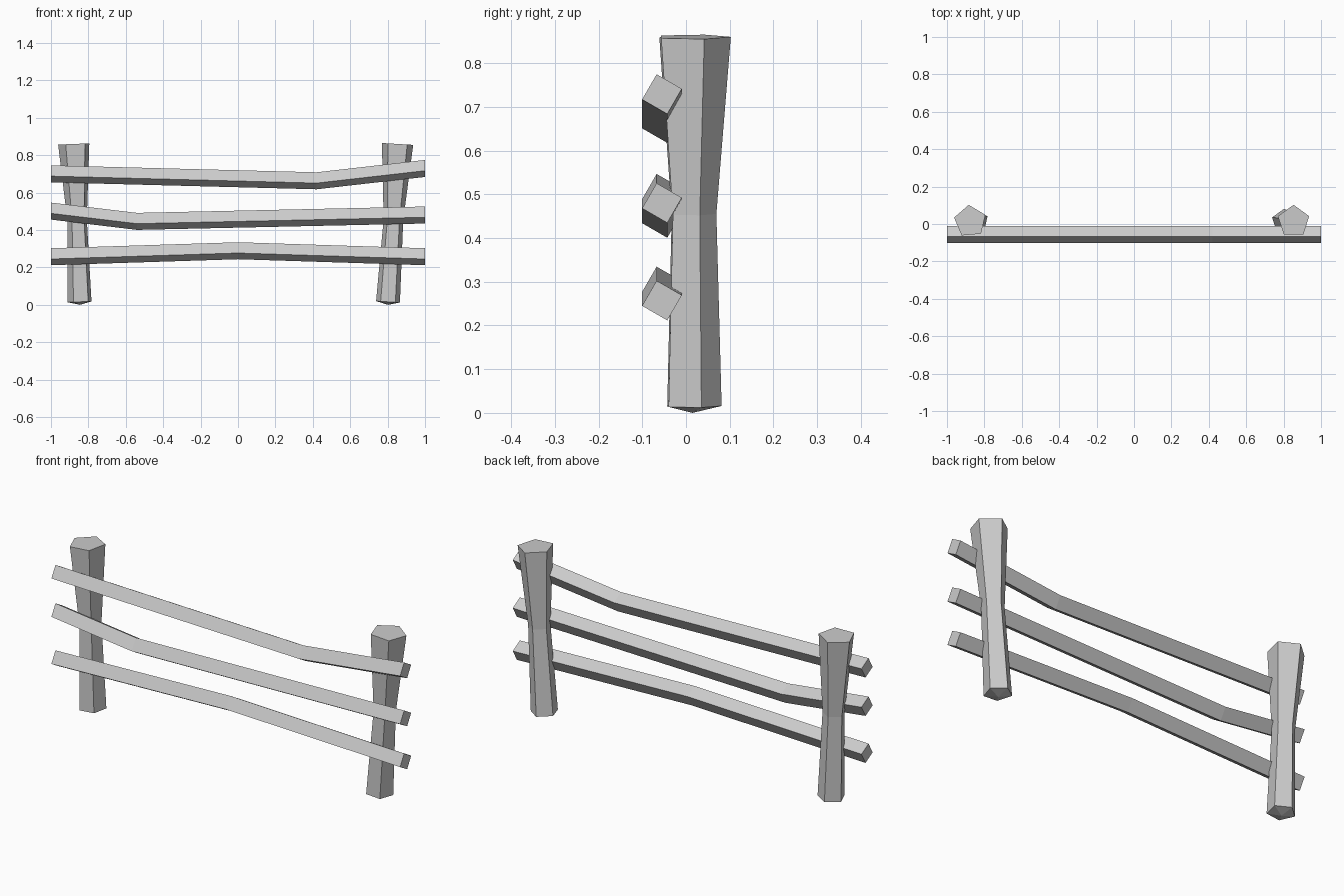
import bpy
import bmesh
from math import sin, cos, radians

cube = bpy.data.objects.get("Cube")
if cube:
    bpy.data.objects.remove(cube)

grey = bpy.data.materials.new("plain_grey")
grey.use_nodes = True
colour = (0.6, 0.6, 0.6, 1)
grey.diffuse_color = colour
grey.node_tree.nodes["Principled BSDF"].inputs["Base Color"].default_value = colour


def loft(name, rings, bottom_tip=None):
    """Skin a list of point rings into a closed, flat-faced solid."""
    bm = bmesh.new()
    loops = [[bm.verts.new(p) for p in ring] for ring in rings]
    n = len(loops[0])
    for a, b in zip(loops, loops[1:]):
        for i in range(n):
            j = (i + 1) % n
            bm.faces.new((a[i], a[j], b[j], b[i]))
    bm.faces.new(loops[-1])
    if bottom_tip:
        tip = bm.verts.new(bottom_tip)
        for i in range(n):
            bm.faces.new((loops[0][(i + 1) % n], loops[0][i], tip))
    else:
        bm.faces.new(loops[0][::-1])
    bmesh.ops.recalc_face_normals(bm, faces=bm.faces)
    mesh = bpy.data.meshes.new(name)
    bm.to_mesh(mesh)
    bm.free()
    mesh.materials.append(grey)
    obj = bpy.data.objects.new(name, mesh)
    bpy.context.collection.objects.link(obj)


# Square rails, rolled about their length, each with one bend
def rail(name, path):
    rings = []
    for x, z in path:
        angles = [radians(15 + 90 * k) for k in range(4)]
        rings.append([(x, -0.055 + 0.047 * cos(a), z + 0.047 * sin(a)) for a in angles])
    loft(name, rings)


rail("top_rail", [(-1, 0.70), (0.42, 0.663), (1, 0.729)])
rail("middle_rail", [(-1, 0.501), (-0.54, 0.446), (1, 0.48)])
rail("bottom_rail", [(-1, 0.257), (0, 0.289), (1, 0.257)])


# Five-sided posts: narrow waist, outward lean, shallow point underneath
def post(name, xs, turn):
    lean = (xs[2] - xs[0]) / 0.85
    rings = []
    for x, z, r in zip(xs, (0.016, 0.455, 0.86), (0.067, 0.055, 0.088)):
        ring = []
        for k in range(5):
            a = radians(90 + turn + 72 * k)
            dx = r * cos(a)
            ring.append((x + dx, 0.0145 + r * sin(a), z - lean * dx))
        rings.append(ring)
    loft(name, rings, bottom_tip=(xs[0], 0.0145, 0))


post("left_post", (0.802, 0.831, 0.853), 0)
post("right_post", (-0.845, -0.859, -0.876), 5)
